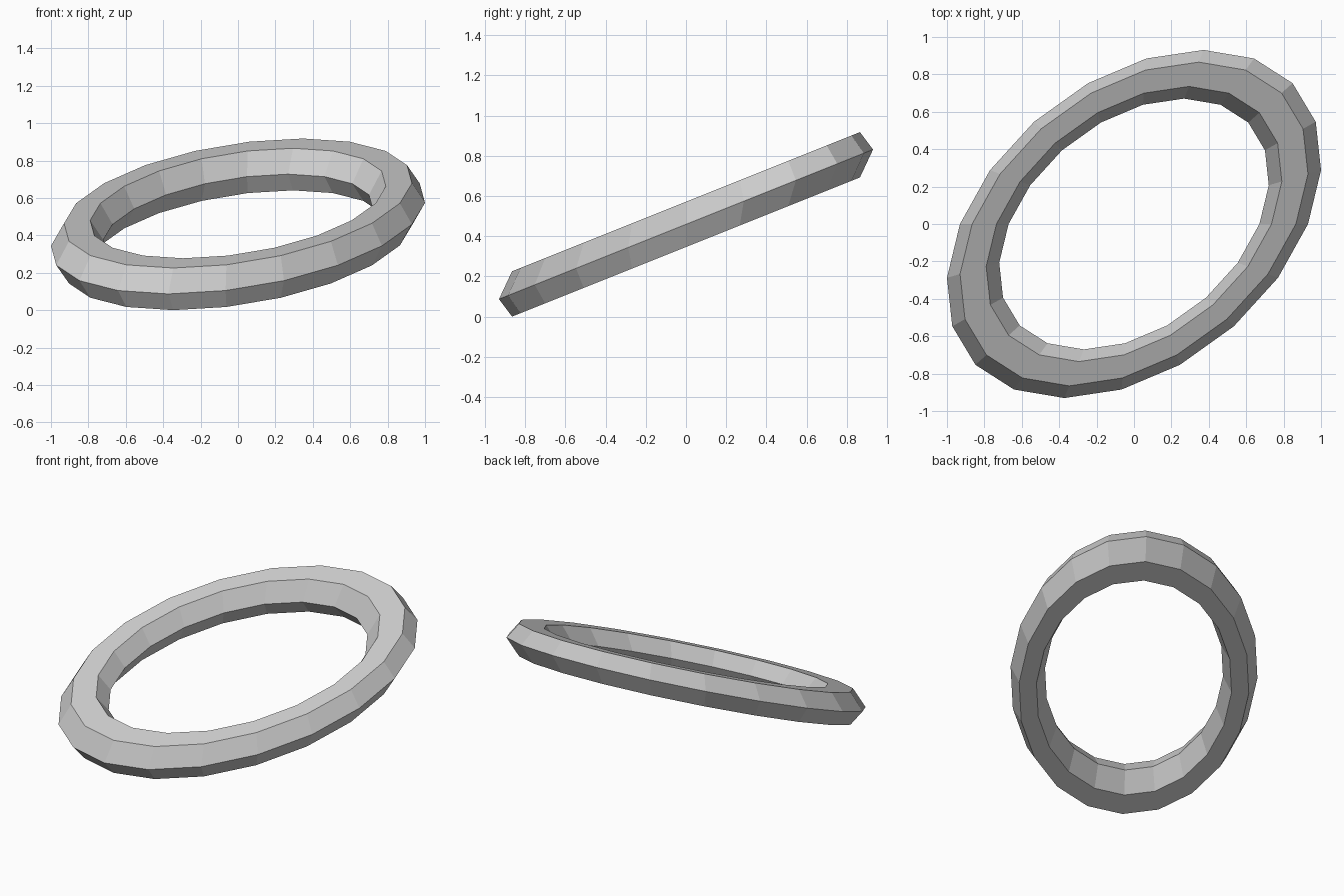
import bpy
from mathutils import Matrix

if "Cube" in bpy.data.objects:
    bpy.data.objects.remove(bpy.data.objects["Cube"])

MAJOR, MINOR, SHEAR = 0.8005, 0.13, 0.4

# Low-poly ring: 20 segments around, hexagonal cross-section
bpy.ops.mesh.primitive_torus_add(major_segments=20, minor_segments=6,
                                 major_radius=MAJOR, minor_radius=MINOR)
ring = bpy.context.object
ring.name = "slanted_ring"

# Slant the ring sideways and upwards along its depth
ring.data.transform(Matrix(((1, SHEAR, 0, 0),
                            (0, 1, 0, 0),
                            (0, SHEAR, 1, 0),
                            (0, 0, 0, 1))))

# Stand it on the ground
lowest = min(v.co.z for v in ring.data.vertices)
ring.data.transform(Matrix.Translation((0, 0, -lowest)))
ring.data.shade_flat()
